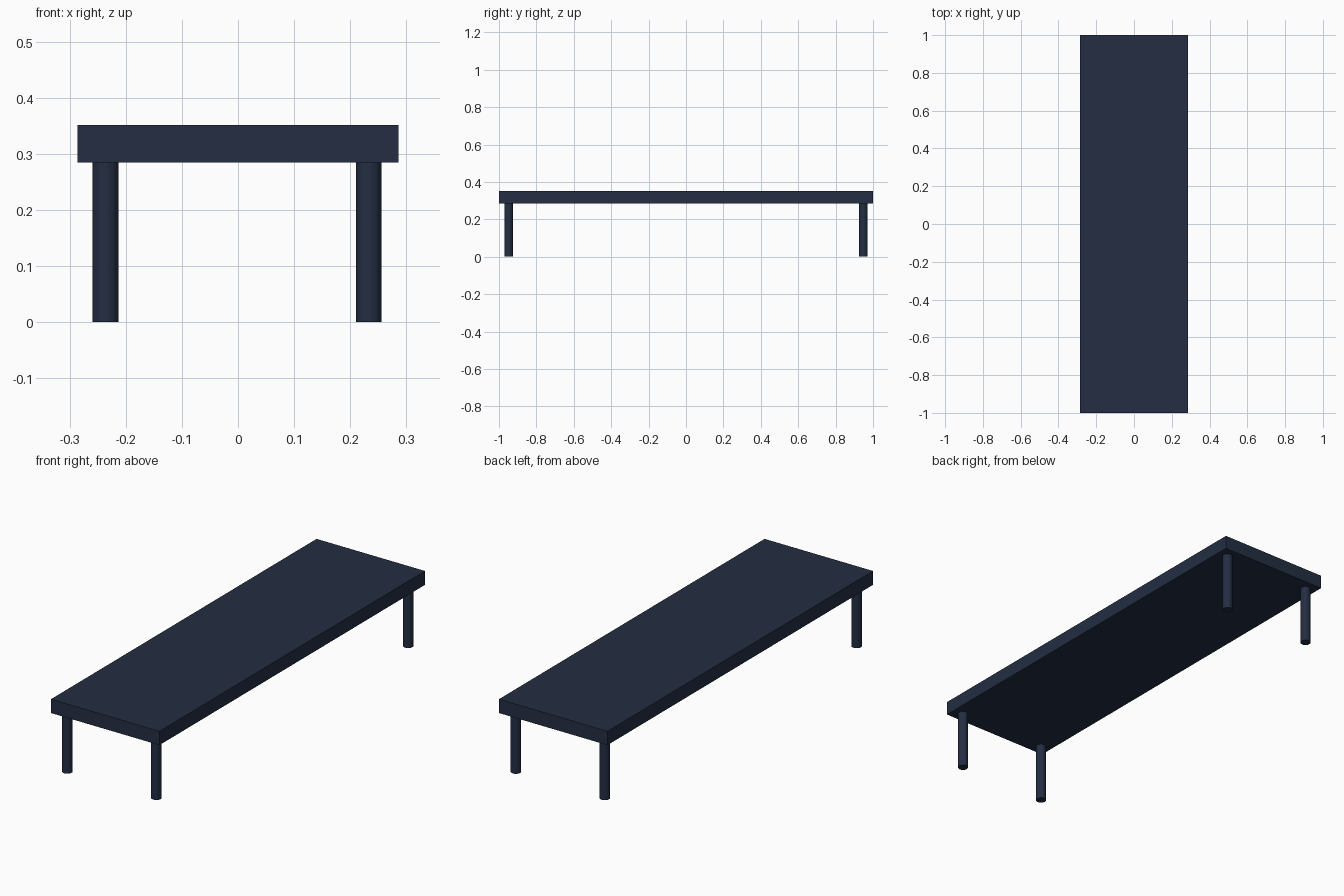
import bpy

if "Cube" in bpy.data.objects:
    bpy.data.objects.remove(bpy.data.objects["Cube"])

navy = bpy.data.materials.new("dark navy")
navy.diffuse_color = (0.017, 0.027, 0.055, 1)
navy.use_nodes = True
navy.node_tree.nodes["Principled BSDF"].inputs["Base Color"].default_value = navy.diffuse_color

TOP, UNDERSIDE = 0.351, 0.285
HALF_WIDTH = 0.286
LEG_RADIUS = 0.023


def finish(name):
    obj = bpy.context.object
    obj.name = name
    obj.data.materials.append(navy)
    return obj


# Flat slab top
bpy.ops.mesh.primitive_cube_add(size=1, location=(0, 0, (TOP + UNDERSIDE) / 2))
slab = finish("table_top")
slab.scale = (2 * HALF_WIDTH, 2, TOP - UNDERSIDE)
bpy.ops.object.transform_apply(location=False, rotation=False, scale=True)

# Four round legs, one near each corner
for side, x in (("left", -0.236), ("right", 0.233)):
    for end, y in (("front", -0.948), ("back", 0.948)):
        bpy.ops.mesh.primitive_cylinder_add(
            vertices=32, radius=LEG_RADIUS, depth=UNDERSIDE,
            location=(x, y, UNDERSIDE / 2))
        finish(f"{end}_{side}_leg")
        bpy.ops.object.shade_smooth_by_angle()
